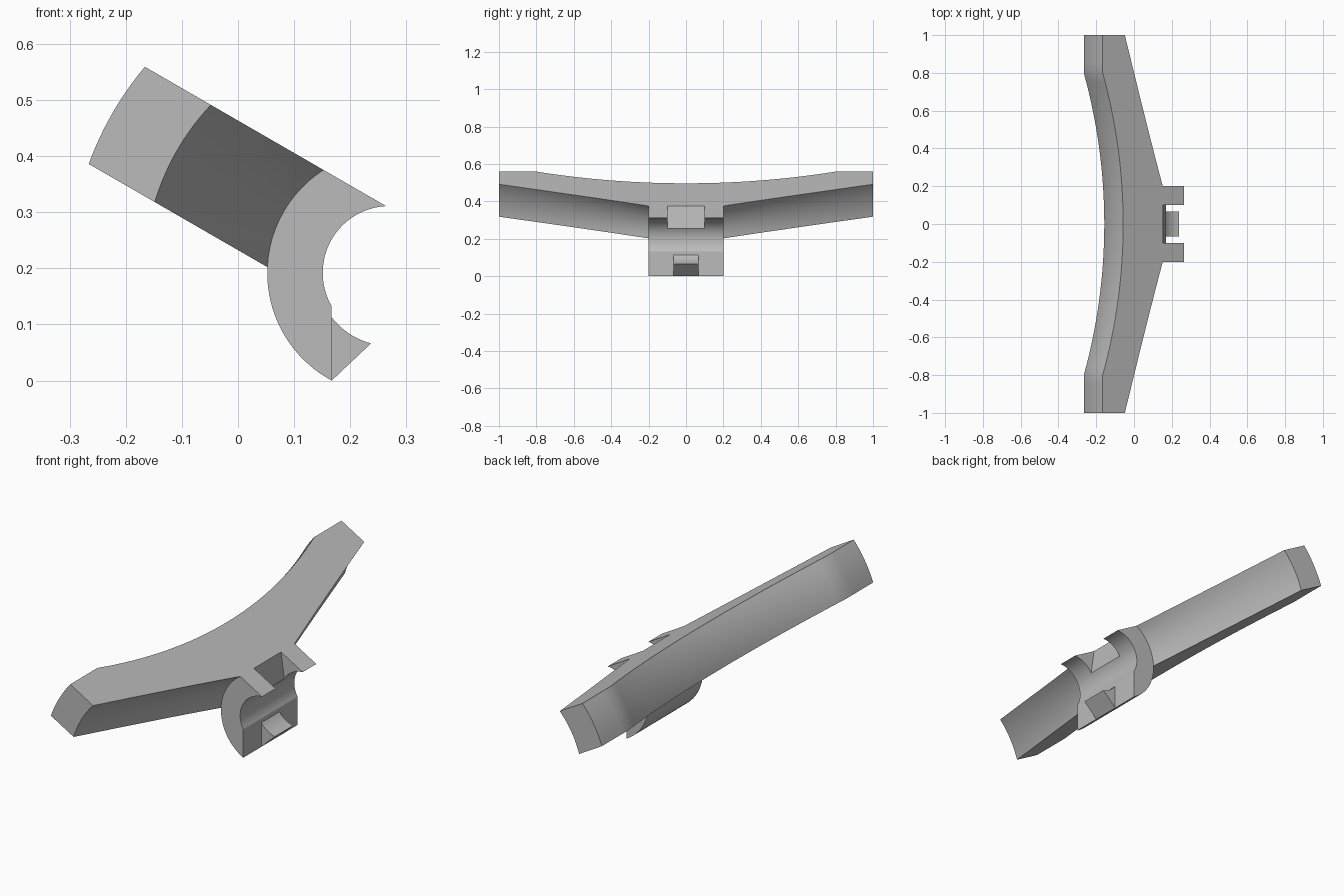
import bpy, bmesh
from math import sin, cos, asin, atan2, sqrt, radians

cube = bpy.data.objects.get("Cube")
if cube:
    bpy.data.objects.remove(cube)

grey = bpy.data.materials.new("mid grey")
grey.use_nodes = True
COLOUR = (0.5, 0.5, 0.5, 1)
grey.diffuse_color = COLOUR
grey.node_tree.nodes["Principled BSDF"].inputs["Base Color"].default_value = COLOUR

# All curved walls share one axis along y; the arm slab is tilted 30 degrees
CX, CZ = 0.27, 0.192
TILT = radians(30)
HALF = 0.1             # half thickness of the arm slab
CUT_X = 0.167          # where the clip's lower lip is cut off
R_CLIP = sqrt((CX - CUT_X) ** 2 + CZ ** 2)
R_BORE, R_HOOK = 0.119, 0.13
YS = [round(-1 + i * 0.05, 3) for i in range(41)]


def point(r, phi):
    u, v = r * cos(phi), r * sin(phi)
    return (CX - u * cos(TILT) + v * sin(TILT), CZ + u * sin(TILT) + v * cos(TILT))


def phi_at(x, z):
    dx, dz = x - CX, z - CZ
    return atan2(dx * sin(TILT) + dz * cos(TILT), -dx * cos(TILT) + dz * sin(TILT))


def arc(r, a, b, n):
    return [point(r, a + (b - a) * i / n) for i in range(n + 1)]


def slab_arc(r):
    a = asin(HALF / r)
    return arc(r, a, -a, 12)


def face(bm, pts):
    return bm.faces.new([bm.verts.new(p) for p in pts])


def cap(bm, outline, y):
    face(bm, [(x, y, z) for x, z in outline])


def strip(bm, first, second, y0, y1):
    for i in range(len(first) - 1):
        (a, b), (c, d) = first[i:i + 2], second[i:i + 2]
        face(bm, [(a[0], y0, a[1]), (b[0], y0, b[1]), (d[0], y1, d[1]), (c[0], y1, c[1])])


def finish(bm, name):
    bmesh.ops.remove_doubles(bm, verts=bm.verts, dist=1e-5)
    bmesh.ops.recalc_face_normals(bm, faces=bm.faces)
    mesh = bpy.data.meshes.new(name)
    bm.to_mesh(mesh)
    bm.free()
    mesh.materials.append(grey)
    obj = bpy.data.objects.new(name, mesh)
    bpy.context.collection.objects.link(obj)
    bpy.ops.object.select_all(action='DESELECT')
    obj.select_set(True)
    bpy.context.view_layer.objects.active = obj
    bpy.ops.object.shade_smooth_by_angle(angle=radians(25))


def back_radius(y):
    # Hollow circular back between straight ends
    sag, half = 0.123, 0.8
    big = (half ** 2 + sag ** 2) / (2 * sag)
    return 0.447 + big - sqrt(big ** 2 - min(abs(y), half) ** 2)


def front_radius(y):
    return R_CLIP + (0.437 - R_CLIP) * max(0, (abs(y) - 0.2) / 0.8)


body = bmesh.new()

# Curved arm, open where the clip grows out of it
for y0, y1 in zip(YS, YS[1:]):
    b0, b1 = slab_arc(back_radius(y0)), slab_arc(back_radius(y1))
    f0, f1 = slab_arc(front_radius(y0)), slab_arc(front_radius(y1))
    strip(body, b0, b1, y0, y1)
    for k in (0, -1):
        strip(body, [b0[k], f0[k]], [b1[k], f1[k]], y0, y1)
    if abs(y0 + y1) / 2 > 0.2:
        strip(body, f0, f1, y0, y1)
for y in (-1, 1):
    cap(body, slab_arc(back_radius(y)) + slab_arc(front_radius(y))[::-1], y)

# Clip: C-shaped section with a notch in its upper lip
top = asin(HALF / R_CLIP)
notch = radians(2)
root = slab_arc(R_CLIP)
outer = arc(R_CLIP, -top, phi_at(CUT_X, 0), 20)
lip_z = CZ - sqrt(R_BORE ** 2 - (CX - CUT_X) ** 2)
bore = arc(R_BORE, phi_at(CUT_X, lip_z), notch, 16)
upper = arc(R_BORE, notch, asin(HALF / R_BORE), 14)
for y0, y1 in zip(YS, YS[1:]):
    mid = abs(y0 + y1) / 2
    if mid < 0.2:
        wall = outer + bore
        strip(body, wall, wall, y0, y1)
        lip = [upper[0], root[0]] if mid < 0.1 else upper + [root[0]]
        strip(body, lip, lip, y0, y1)
for side in (-1, 1):
    cap(body, root + outer[1:] + bore + upper[1:], side * 0.2)
    cap(body, [root[0]] + upper, side * 0.1)
finish(body, "arm_with_clip")

# Small hook on the lower lip
hook = bmesh.new()
hook_z = CZ - sqrt(R_HOOK ** 2 - (CX - CUT_X) ** 2)
outline = arc(R_HOOK, phi_at(CUT_X, hook_z), phi_at(0.237, 0.066), 10) + [(CUT_X, 0)]
loop = outline + outline[:1]
strip(hook, loop, loop, -0.067, 0.067)
for y in (-0.067, 0.067):
    cap(hook, outline, y)
finish(hook, "lower_hook")
